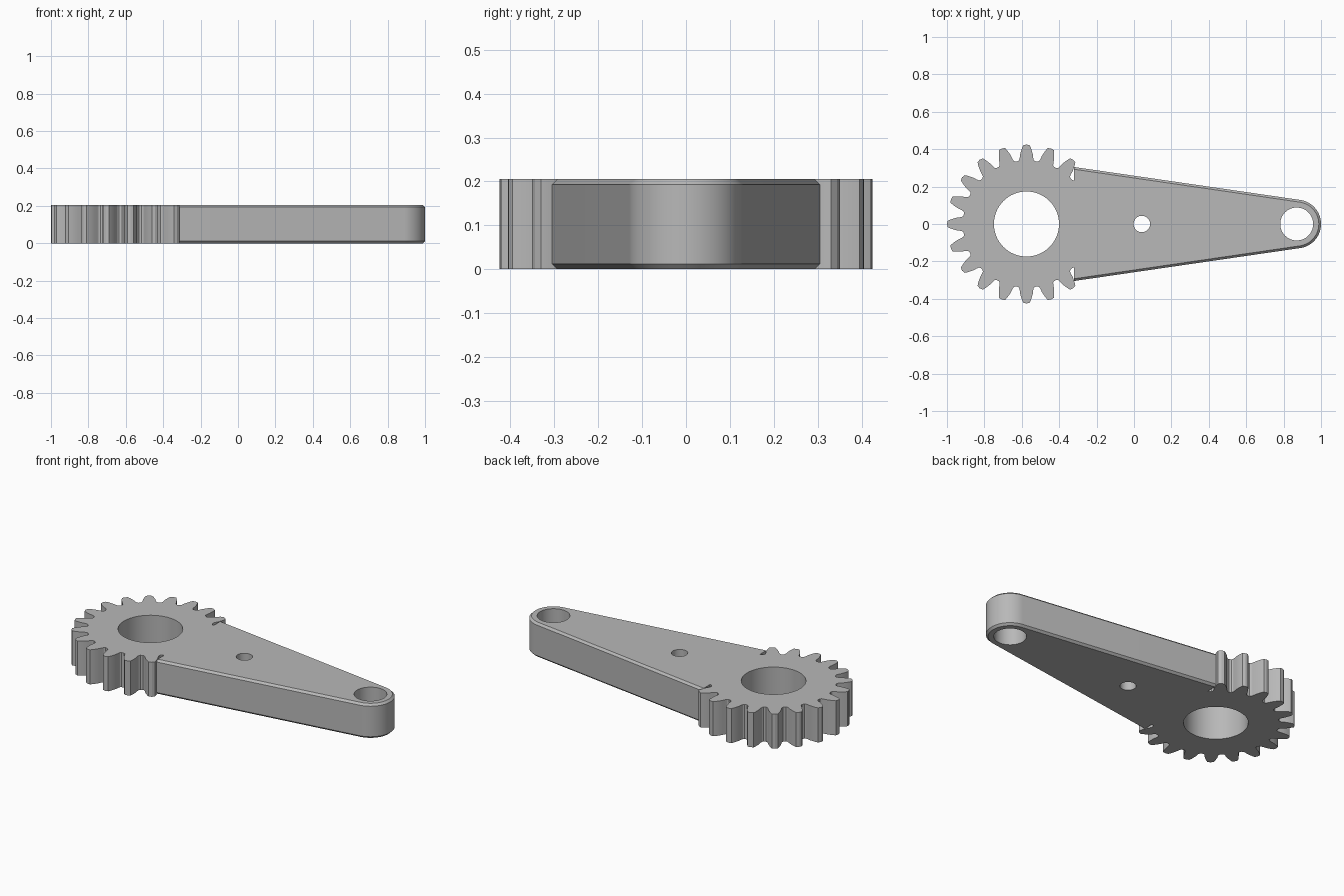
import bpy
import bmesh
from math import sin, cos, radians, atan2, hypot
from mathutils import Matrix

old = bpy.data.objects.get("Cube")
if old:
    bpy.data.objects.remove(old, do_unlink=True)

HEIGHT, CHAMFER = 0.205, 0.012
GEAR_X, TIP_X, TEETH = -0.575, 0.87, 20

grey = bpy.data.materials.new("plain grey")
grey.use_nodes = True
grey.diffuse_color = (0.48, 0.48, 0.48, 1)
grey.node_tree.nodes["Principled BSDF"].inputs["Base Color"].default_value = grey.diffuse_color


def make_object(name, bm):
    bmesh.ops.recalc_face_normals(bm, faces=bm.faces)
    mesh = bpy.data.meshes.new(name)
    bm.to_mesh(mesh)
    bm.free()
    obj = bpy.data.objects.new(name, mesh)
    bpy.context.collection.objects.link(obj)
    return obj


def loft(name, layers):
    """Skin a stack of (outline, z) layers and cap both ends."""
    bm = bmesh.new()
    rings = [[bm.verts.new((x, y, z)) for x, y in pts] for pts, z in layers]
    for a, b in zip(rings, rings[1:]):
        for i in range(len(a)):
            bm.faces.new((a[i - 1], a[i], b[i], b[i - 1]))
    bm.faces.new(rings[0])
    bm.faces.new(rings[-1])
    return make_object(name, bm)


def boolean(target, other, operation):
    mod = target.modifiers.new(operation.lower(), 'BOOLEAN')
    mod.object, mod.operation, mod.solver = other, operation, 'EXACT'
    bpy.ops.object.select_all(action='DESELECT')
    bpy.context.view_layer.objects.active = target
    target.select_set(True)
    bpy.ops.object.modifier_apply(modifier=mod.name)
    bpy.data.objects.remove(other, do_unlink=True)


# Gear outline: one tooth flank (radius, half width), mirrored and repeated
flank = [(0.336, 0.046), (0.343, 0.039), (0.355, 0.036), (0.372, 0.034),
         (0.39, 0.029), (0.407, 0.0235), (0.421, 0.017)]
tooth = [(r, -w) for r, w in flank] + [(0.425, 0)] + [(r, w) for r, w in reversed(flank)]
gear_outline = []
for k in range(TEETH):
    turn = radians(360 / TEETH * k)
    for r, w in tooth:
        a = turn + atan2(w, r)
        d = hypot(r, w) if w else r
        gear_outline.append((GEAR_X + d * cos(a), d * sin(a)))
body = loft("geared_lever", [(gear_outline, 0), (gear_outline, HEIGHT)])


# Tapered arm with a rounded end and chamfered rims
def arm_outline(inset):
    slope = radians(8.3)
    r = 0.13 - inset
    y0 = 0.305 - inset / cos(slope)
    steps = 40
    pts = [(-0.322, -y0)]
    start = slope - radians(90)
    for i in range(steps + 1):
        a = start - 2 * start * i / steps
        pts.append((TIP_X + r * cos(a), r * sin(a)))
    return pts + [(-0.322, y0)]


rim, full = arm_outline(CHAMFER), arm_outline(0)
arm = loft("arm", [(rim, 0), (full, CHAMFER), (full, HEIGHT - CHAMFER), (rim, HEIGHT)])
boolean(body, arm, 'UNION')

# Three through holes
bm = bmesh.new()
for x, r in ((GEAR_X, 0.174), (0.042, 0.044), (TIP_X, 0.088)):
    bmesh.ops.create_cone(bm, cap_ends=True, segments=64, radius1=r, radius2=r,
                          depth=1, matrix=Matrix.Translation((x, 0, 0)))
holes = make_object("hole_cutter", bm)
holes.hide_render = True
boolean(body, holes, 'DIFFERENCE')

# Finish
body.data.materials.clear()
body.data.materials.append(grey)
for face in body.data.polygons:
    face.material_index = 0
bpy.ops.object.shade_smooth_by_angle(angle=radians(25))
